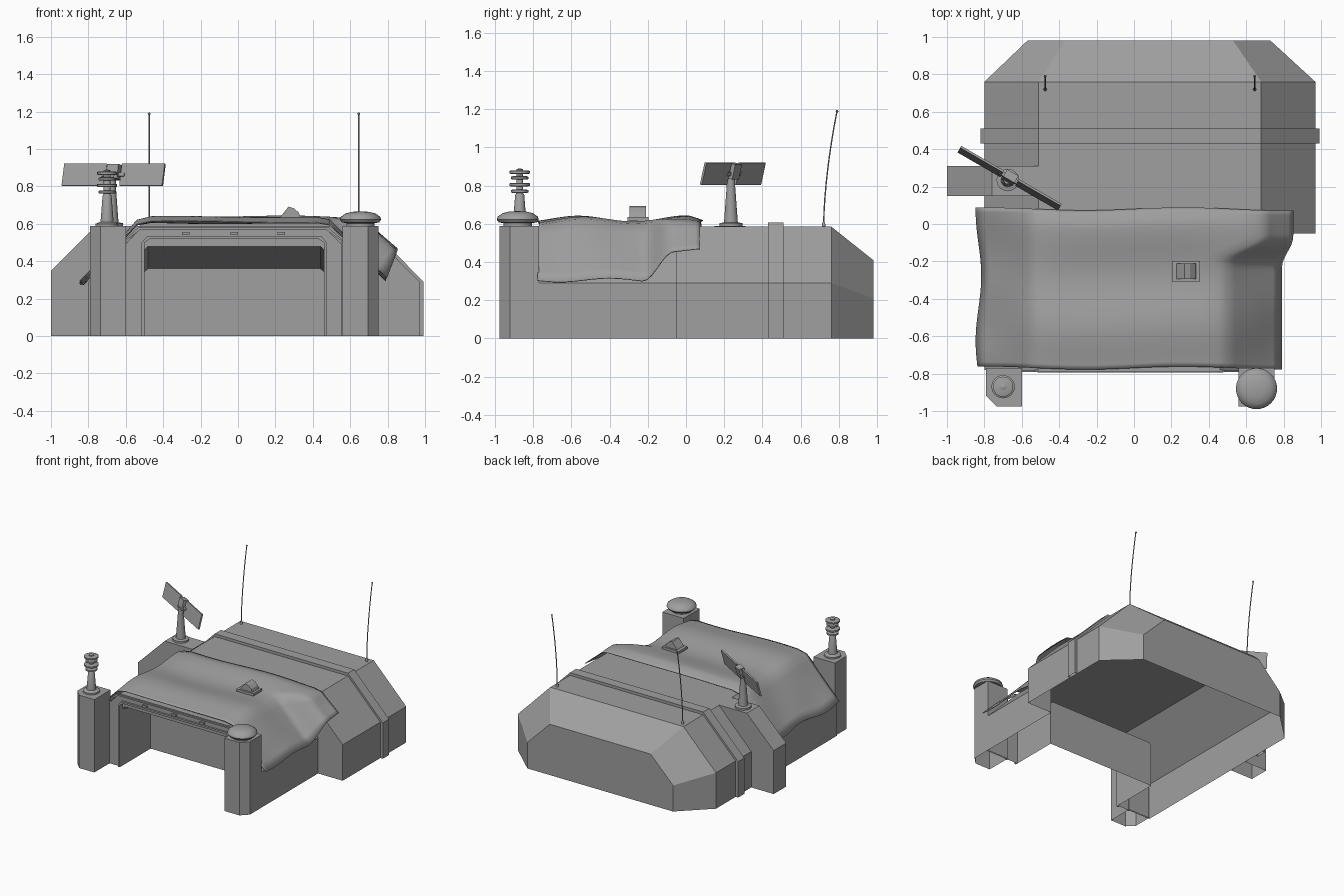
import bpy, bmesh, math
from mathutils import Vector, Matrix

cube = bpy.data.objects.get("Cube")
if cube:
    bpy.data.objects.remove(cube, do_unlink=True)

grey = bpy.data.materials.new("plain grey")
grey.use_nodes = True
grey.diffuse_color = (0.35, 0.35, 0.35, 1)
grey.node_tree.nodes["Principled BSDF"].inputs["Base Color"].default_value = (0.35, 0.35, 0.35, 1)


def finish(name, bm, smooth=False):
    bmesh.ops.remove_doubles(bm, verts=bm.verts, dist=0.0005)
    bmesh.ops.recalc_face_normals(bm, faces=bm.faces)
    mesh = bpy.data.meshes.new(name)
    bm.to_mesh(mesh)
    bm.free()
    mesh.materials.append(grey)
    obj = bpy.data.objects.new(name, mesh)
    bpy.context.collection.objects.link(obj)
    if smooth:
        bpy.ops.object.select_all(action='DESELECT')
        obj.select_set(True)
        bpy.context.view_layer.objects.active = obj
        bpy.ops.object.shade_smooth_by_angle(angle=math.radians(40))
    return obj


def loft(name, rings, closed=False, caps=(), smooth=False):
    """Skin a list of equal-length point rings; caps lists ring indices to fill."""
    bm = bmesh.new()
    rows = [[bm.verts.new(p) for p in ring] for ring in rings]
    n = len(rows[0])
    for a, b in zip(rows, rows[1:]):
        for i in range(n if closed else n - 1):
            j = (i + 1) % n
            quad = [a[i], a[j], b[j], b[i]]
            if len({tuple(round(c, 4) for c in v.co) for v in quad}) > 2:
                bm.faces.new(quad)
    for c in caps:
        bm.faces.new(rows[c])
    return finish(name, bm, smooth)


def lathe(name, x, y, profile, sides=24):
    rings = [[(x + r * math.cos(2 * math.pi * i / sides),
               y + r * math.sin(2 * math.pi * i / sides), z) for i in range(sides)]
             for r, z in profile]
    return loft(name, rings, True, (0, -1), True)


def box(name, center, size, matrix=None):
    bm = bmesh.new()
    bmesh.ops.create_cube(bm, size=1)
    bmesh.ops.scale(bm, vec=size, verts=bm.verts)
    bmesh.ops.translate(bm, vec=center, verts=bm.verts)
    if matrix:
        bmesh.ops.transform(bm, matrix=matrix, verts=bm.verts)
    return finish(name, bm)


def section(y, left, right, low, high, slope, grow=0.0):
    """Open-bottomed cross-section with sloping shoulders."""
    return [(left - grow, y, 0), (left - grow, y, low), (left + slope, y, high + grow),
            (right - slope, y, high + grow), (right + grow, y, low), (right + grow, y, 0)]


# Hull: one open-bottomed skin from the recess wall, round the front, to the rear
LEFT, FRONT, WIDE, LOW, TOP, SLOPE = -0.80, 0.75, 0.97, 0.29, 0.585, 0.29
door = dict(left=-0.5, right=0.46, slope=0.02)
loft("hull", [
    section(-0.40, low=0.345, high=0.36, **door),
    section(-0.76, low=0.46, high=0.48, **door),
    section(-0.76, low=0.50, high=0.52, **door),
    section(-0.78, low=0.50, high=0.52, **door),
    section(-0.78, LEFT, FRONT, LOW, TOP, SLOPE),
    section(-0.05, LEFT, FRONT, LOW, TOP, SLOPE),
    section(-0.05, LEFT, WIDE, LOW, TOP, SLOPE),
    section(0.76, LEFT, WIDE, LOW, TOP, SLOPE),
    section(0.98, -0.57, 0.73, 0.21, 0.41, 0.20)], caps=(0, -1))

# Raised band round the rear hull
loft("hull_band", [section(y, LEFT, WIDE, LOW, TOP, SLOPE, g)
                   for y, g in ((0.43, 0), (0.43, 0.022), (0.51, 0.022), (0.51, 0))])

# Trim round the doorway and the outer arch
loft("door_trim", [section(y, -0.5 - g, 0.46 + g, 0.50, 0.52 + g, 0.03)
                   for y, g in ((-0.78, 0), (-0.795, 0), (-0.795, 0.015), (-0.78, 0.015))])
loft("arch_trim", [section(y, -0.60 - g, 0.55 + g, 0.51, 0.57 + g, 0.08)
                   for y, g in ((-0.78, 0), (-0.79, 0), (-0.79, 0.012), (-0.78, 0.012))])
for i, x in enumerate((-0.28, -0.02, 0.23)):
    box(f"door_tab_{i + 1}", (x, -0.785, 0.548), (0.04, 0.02, 0.016))

# Side outcrop
shape = [(-1, 0), (-1, 0.35), (-0.76, 0.588), (-0.51, 0.588), (-0.80, 0.29), (-0.80, 0)]
loft("side_outcrop", [[(x, y, z) for x, z in shape] for y in (0.15, 0.31)], caps=(0, 1))

# Front pillars, chamfered on the outer front corner, open below
for name, outer, inner in (("right_pillar", -0.79, -0.60), ("left_pillar", 0.75, 0.56)):
    s = math.copysign(0.055, outer)
    plan = [(inner, -0.77), (inner, -0.975), (outer - s, -0.975), (outer, -0.92), (outer, -0.77)]
    loft(name, [[(x, y, z) for x, y in plan] for z in (0, TOP + 0.003)], True, (1,))

# Draped cloth
def cloth_row(y):
    t = min(max((y + 0.22) / 0.16, 0), 1)
    t = t * t * (3 - 2 * t)
    wave = math.cos(2 * math.pi * (y + 0.55) / 0.55)
    end = max(0, (y - 0.0) / 0.08) * 0.02
    knots = [Vector((-0.83 - 0.015 * math.sin(9 * y + 1), 0, 0.285 + 0.01 * math.sin(14 * y))),
             Vector((-0.54, 0, 0.595)), Vector((-0.46, 0, 0.61)),
             Vector((0.42 + 0.22 * t, 0, 0.61)), Vector((0.49 + 0.21 * t, 0, 0.597)),
             Vector((0.79 + 0.06 * t, 0, 0.305 + 0.155 * t + 0.01 * math.sin(12 * y)))]
    row = []
    for k, steps in enumerate((6, 2, 14, 2, 6)):
        for s in range(steps + (k == 4)):
            p = knots[k].lerp(knots[k + 1], s / steps)
            top = max(0, 1 - abs(p.x / 0.75) ** 4)
            p.z += top * (0.012 + 0.016 * wave + 0.005 * math.sin(5 * p.x + 4 * y) - end)
            row.append((p.x, y + 0.008 * math.sin(6 * p.x), p.z))
    return row


cloth = loft("cloth_cover", [cloth_row(-0.77 + 0.85 * i / 34) for i in range(35)], smooth=True)
mod = cloth.modifiers.new("thickness", 'SOLIDIFY')
mod.thickness = 0.005
mod.offset = 0

# Small rounded hatch on the cloth
hatch = [(0.21, 0.61), (0.235, 0.648), (0.27, 0.692), (0.30, 0.682), (0.325, 0.66), (0.34, 0.61)]
loft("roof_hatch", [[(x, y, z) for x, z in hatch] for y in (-0.295, -0.21)], True, (0, 1))
box("hatch_base", (0.277, -0.252, 0.625), (0.15, 0.11, 0.02))

# Dome on the left pillar
lathe("dome", 0.655, -0.88, [(0.075, 0.585), (0.075, 0.603), (0.10, 0.608), (0.11, 0.622),
                             (0.105, 0.638), (0.08, 0.655), (0.045, 0.664), (0.01, 0.666)], 32)

# Ringed mast on the right pillar
MX, MY = -0.70, -0.87
lathe("mast_base", MX, MY, [(0.062, 0.585), (0.062, 0.60), (0.05, 0.605), (0.035, 0.61),
                            (0.024, 0.75), (0.018, 0.76), (0.018, 0.885), (0.005, 0.89)])
for i, z in enumerate((0.77, 0.805, 0.84, 0.87)):
    r = 0.054 if i % 2 else 0.045
    lathe(f"mast_ring_{i + 1}", MX, MY, [(r - 0.008, z - 0.009), (r, z - 0.006),
                                         (r, z + 0.006), (r - 0.008, z + 0.009)], 16)

# Panel array: post, hub and two tilted panels
PX, PY = -0.675, 0.235
lathe("array_post", PX, PY, [(0.06, 0.585), (0.06, 0.603), (0.036, 0.608), (0.022, 0.80), (0.022, 0.86)])
place = (Matrix.Translation((PX + 0.01, PY + 0.01, 0.862)) @ Matrix.Rotation(math.radians(-30), 4, 'Z')
         @ Matrix.Rotation(math.radians(-14), 4, 'X'))
box("array_hub", (0, 0, 0.015), (0.07, 0.045, 0.08), place)
box("array_bar", (0, 0, 0), (0.14, 0.02, 0.02), place)
for name, side in (("right_panel", -1), ("left_panel", 1)):
    box(name, (side * 0.178, 0, 0), (0.264, 0.012, 0.12), place)

# Whip antennas bending backward
for name, x in (("right_antenna", -0.475), ("left_antenna", 0.645)):
    curve = bpy.data.curves.new(name, 'CURVE')
    curve.dimensions = '3D'
    curve.bevel_depth = 0.004
    curve.bevel_resolution = 1
    curve.use_fill_caps = True
    spline = curve.splines.new('POLY')
    spline.points.add(8)
    for i, p in enumerate(spline.points):
        t = i / 8
        p.co = (x, 0.72 + 0.07 * t ** 1.7, TOP + 0.605 * t, 1)
    curve.materials.append(grey)
    bpy.context.collection.objects.link(bpy.data.objects.new(name, curve))
    lathe(name + "_foot", x, 0.72, [(0.009, 0.58), (0.009, 0.60), (0.005, 0.61)], 10)
    lathe(name + "_tip", x, 0.79, [(0.003, 1.182), (0.008, 1.188), (0.003, 1.196)], 8)
